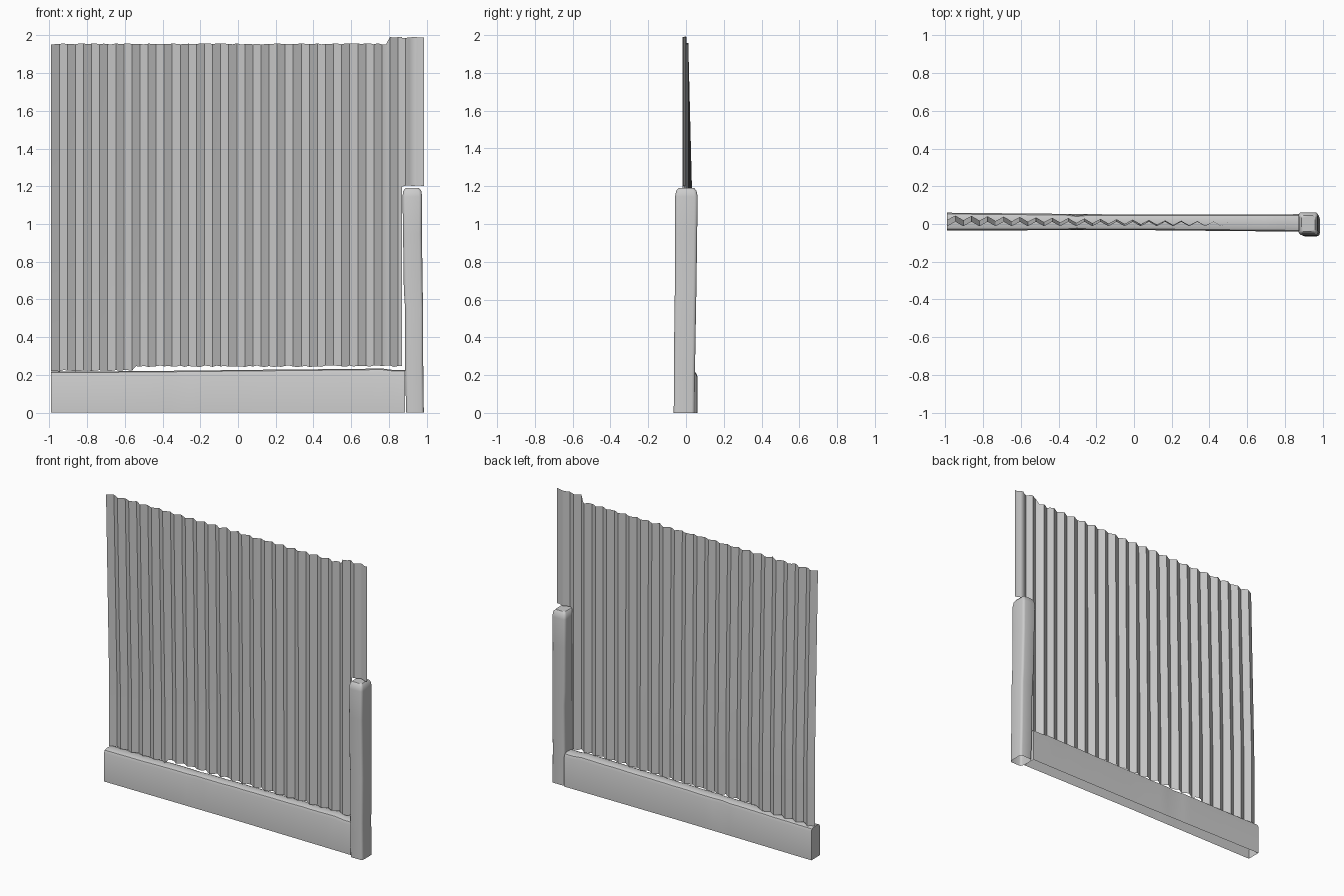
import bpy, bmesh, math, random

random.seed(4)
cube = bpy.data.objects.get("Cube")
if cube:
    bpy.data.objects.remove(cube, do_unlink=True)

grey = bpy.data.materials.new("light_grey")
grey.use_nodes = True
grey.diffuse_color = (0.6, 0.6, 0.6, 1)
grey.node_tree.nodes["Principled BSDF"].inputs["Base Color"].default_value = (0.6, 0.6, 0.6, 1)


def finish(name, bm, angle):
    """Turn a bmesh into a named, smooth shaded object."""
    mesh = bpy.data.meshes.new(name)
    bm.to_mesh(mesh)
    bm.free()
    mesh.materials.append(grey)
    obj = bpy.data.objects.new(name, mesh)
    bpy.context.collection.objects.link(obj)
    bpy.ops.object.select_all(action='DESELECT')
    obj.select_set(True)
    bpy.context.view_layer.objects.active = obj
    bpy.ops.object.shade_smooth_by_angle(angle=math.radians(angle))
    return obj


def bridge(bm, rings, closed):
    """Join consecutive rows of vertices with quads."""
    for a, b in zip(rings, rings[1:]):
        n = len(a)
        for i in range(n if closed else n - 1):
            j = (i + 1) % n
            bm.faces.new((a[i], a[j], b[j], b[i]))


def ring(bm, section, place):
    return [bm.verts.new(place(u, v)) for u, v in section]


def rounded_section(corner, steps=3):
    """Unit square outline with rounded corners."""
    points = []
    for k, (sx, sy) in enumerate(((1, 1), (-1, 1), (-1, -1), (1, -1))):
        for s in range(steps + 1):
            a = math.pi / 2 * (k + s / steps)
            points.append((sx * (1 - corner) + corner * math.cos(a),
                           sy * (1 - corner) + corner * math.sin(a)))
    return points


# Corrugated sheet: ridges along x, foot drifting backwards at one end
PITCH = 0.0855


def sheet_y(x, z):
    phase = (x + 0.99) / PITCH
    wave = 0.012 * (1 - 4 * abs(phase % 1 - 0.5))
    drop = min(1, (1.96 - z) / 1.3)
    lean = max(0, 0.5 - x) / 1.5 * 0.034 * drop
    return wave + lean + (-0.008 if x > 0.78 else 0)


def corrugated(name, x0, x1, columns, low, high):
    bm = bmesh.new()
    rows = []
    xs = [x0 + (x1 - x0) * i / columns for i in range(columns + 1)]
    ends = [(low(x) + random.uniform(-0.004, 0.004),
             high(x) + random.uniform(-0.003, 0.003)) for x in xs]
    for r in range(9):
        t = r / 8
        rows.append([])
        for x, (a, b) in zip(xs, ends):
            z = a + (b - a) * t
            rows[-1].append(bm.verts.new((x, sheet_y(x, z), z)))
    bridge(bm, rows, False)
    return finish(name, bm, 50)


corrugated("corrugated_sheet", -0.99, 0.87, 87,
           lambda x: 0.222 if x < -0.55 else 0.246,
           lambda x: 1.955 if x < 0.80 else 1.99)
corrugated("sheet_side_strip", 0.87, 0.985, 6, lambda x: 1.2, lambda x: 1.99)

# Worn post: open foot, rounded top, slight lean
LEVELS = ((0, 0.938, 0.047, -0.01, 0.055), (0.25, 0.934, 0.048, -0.008, 0.056),
          (0.55, 0.934, 0.048, -0.004, 0.057), (0.65, 0.929, 0.05, -0.002, 0.057),
          (0.95, 0.925, 0.05, 0, 0.059), (1.145, 0.924, 0.052, 0.002, 0.06),
          (1.175, 0.924, 0.048, 0.002, 0.054), (1.19, 0.924, 0.036, 0.002, 0.042))
bm = bmesh.new()
outline = rounded_section(0.3)
rings = [ring(bm, outline, lambda u, v: (cx + u * hx, cy + v * hy, z))
         for z, cx, hx, cy, hy in LEVELS]
bridge(bm, rings, True)
bm.faces.new(rings[-1])
finish("post", bm, 45)

# Bottom beam: open underside, softened top edges, shallow nicks
bm = bmesh.new()
profile = ((-1, 0), (-1, 0.9), (-0.85, 0.975), (-0.5, 1), (0.5, 1), (0.85, 0.975), (1, 0.9), (1, 0))
rings = []
for i in range(31):
    x = -0.99 + 1.875 * i / 30
    mid = 0.009 - 0.004 * x
    half = 0.041 + 0.006 * abs(x)
    top = 0.226 + 0.01 * x + random.uniform(-0.001, 0.001)
    if x > 0.8:
        top -= 0.008
    rings.append(ring(bm, profile, lambda u, v: (x, mid + u * half, v * top)))
for v in rings[11][1:3] + rings[11][5:7]:
    v.co.y *= 0.85
bridge(bm, rings, False)
bm.faces.new(rings[0])
bm.faces.new(rings[-1][::-1])
bmesh.ops.recalc_face_normals(bm, faces=bm.faces)
finish("bottom_beam", bm, 40)
